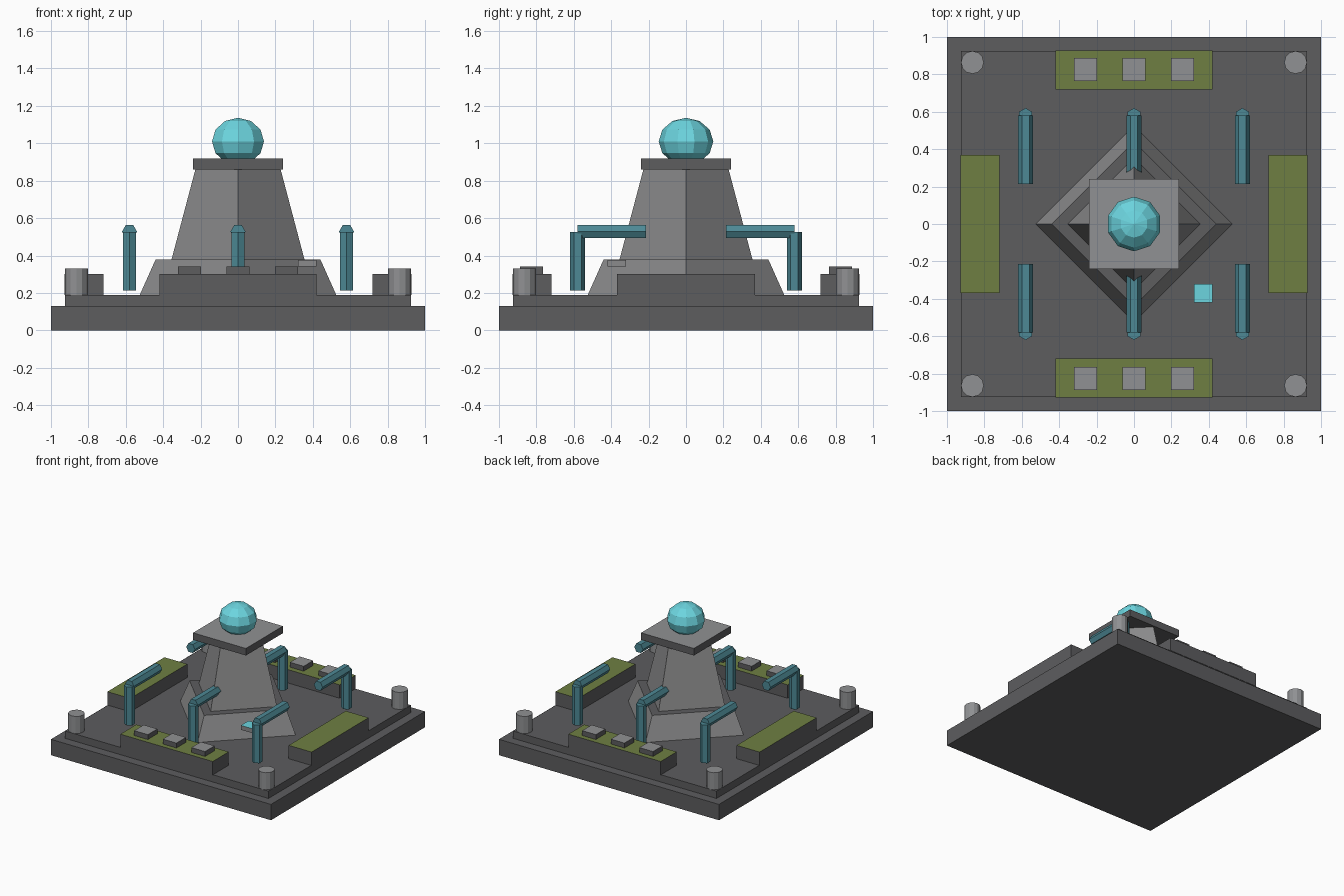
import bpy, bmesh, math
from mathutils import Matrix

if "Cube" in bpy.data.objects:
    bpy.data.objects.remove(bpy.data.objects["Cube"])


def material(name, rgb):
    lin = [((c / 255 + 0.055) / 1.055) ** 2.4 for c in rgb]
    m = bpy.data.materials.new(name)
    m.diffuse_color = (*lin, 1)
    m.use_nodes = True
    m.node_tree.nodes["Principled BSDF"].inputs["Base Color"].default_value = m.diffuse_color
    return m


DARK = material("dark_stone", (93, 93, 95))
LIGHT = material("light_stone", (144, 145, 147))
STONE = material("tower_stone", (139, 139, 140))
OLIVE = material("olive_grass", (111, 127, 66))
TEAL = material("teal_metal", (77, 137, 149))
CYAN = material("cyan_glow", (108, 213, 223))


def finish(name, bm, side, top=None):
    """Make the object; upward faces take the top material."""
    bmesh.ops.recalc_face_normals(bm, faces=bm.faces)
    me = bpy.data.meshes.new(name)
    me.materials.append(side)
    if top:
        me.materials.append(top)
        bm.normal_update()
        for f in bm.faces:
            f.material_index = 1 if f.normal.z > 0.9 else 0
    bm.to_mesh(me)
    bm.free()
    ob = bpy.data.objects.new(name, me)
    bpy.context.collection.objects.link(ob)
    return ob


def box(name, x, y, z, side, top=None):
    bm = bmesh.new()
    size = (x[1] - x[0], y[1] - y[0], z[1] - z[0])
    mid = (sum(x) / 2, sum(y) / 2, sum(z) / 2)
    bmesh.ops.create_cube(bm, size=1, matrix=Matrix.Translation(mid) @ Matrix.Diagonal((*size, 1)))
    return finish(name, bm, side, top)


def lathe(name, profile, sides, side, top=None, phase=0.0, matrix=Matrix()):
    """Stack of flat rings given as (radius, z), capped at both ends."""
    bm = bmesh.new()
    rings = []
    for r, z in profile:
        rings.append([bm.verts.new((r * math.cos(phase + math.tau * i / sides),
                                    r * math.sin(phase + math.tau * i / sides), z))
                      for i in range(sides)])
    for a, b in zip(rings, rings[1:]):
        for i in range(sides):
            j = (i + 1) % sides
            bm.faces.new((a[i], a[j], b[j], b[i]))
    bm.faces.new(rings[0])
    bm.faces.new(rings[-1])
    bmesh.ops.remove_doubles(bm, verts=bm.verts, dist=1e-5)
    bm.transform(matrix)
    return finish(name, bm, side, top)


# Stepped base
box("base_slab", (-1, 1), (-1, 1), (0, 0.13), DARK)
box("plaza_floor", (-0.925, 0.925), (-0.925, 0.925), (0.13, 0.19), DARK)

# Planters on all four edges, with paving blocks on front and back
for s in (-1, 1):
    edge = sorted((s * 0.72, s * 0.928))
    box("long_planter", (-0.42, 0.42), edge, (0.19, 0.30), DARK, OLIVE)
    box("side_planter", edge, (-0.37, 0.37), (0.19, 0.30), DARK, OLIVE)
    for x in (-0.26, 0, 0.26):
        box("planter_block", (x - 0.062, x + 0.062),
            (s * 0.826 - 0.062, s * 0.826 + 0.062), (0.30, 0.34), DARK, LIGHT)

# Corner bollards
for sx in (-1, 1):
    for sy in (-1, 1):
        lathe("bollard", [(0.061, 0.19), (0.061, 0.33)], 12, LIGHT,
              matrix=Matrix.Translation((sx * 0.864, sy * 0.864, 0)))

# Diamond-plan tower: plinth, shaft, square capital
lathe("tower_plinth", [(0.525, 0.19), (0.44, 0.38)], 4, STONE, DARK)
lathe("tower_shaft", [(0.355, 0.38), (0.228, 0.86)], 4, STONE)
box("tower_cap", (-0.24, 0.24), (-0.24, 0.24), (0.86, 0.918), DARK, LIGHT)

# Ten-sided orb
orb = [(0.146 * math.cos(math.radians(a)), 1.01 + 0.126 * math.sin(math.radians(a)))
       for a in range(-60, 61, 30)]
lathe("orb", [(0.002, 0.884)] + orb + [(0.002, 1.136)], 10, CYAN, phase=math.pi / 2)

# Hexagonal bent lamps, arms pointing at the tower
for x in (-0.58, 0, 0.58):
    for s in (-1, 1):
        lathe("lamp_pole", [(0.04, 0.212), (0.04, 0.527)], 6, TEAL, phase=math.pi / 2,
              matrix=Matrix.Translation((x, s * 0.58, 0)))
        lathe("lamp_arm", [(0.04, 0.213), (0.04, 0.58)], 6, TEAL,
              matrix=Matrix.Translation((x, 0, 0.528)) @ Matrix.Rotation(-s * math.pi / 2, 4, 'X'))

# Small glowing panel at the front right
box("control_panel", (0.32, 0.42), (-0.42, -0.32), (0.34, 0.376), STONE, CYAN)
